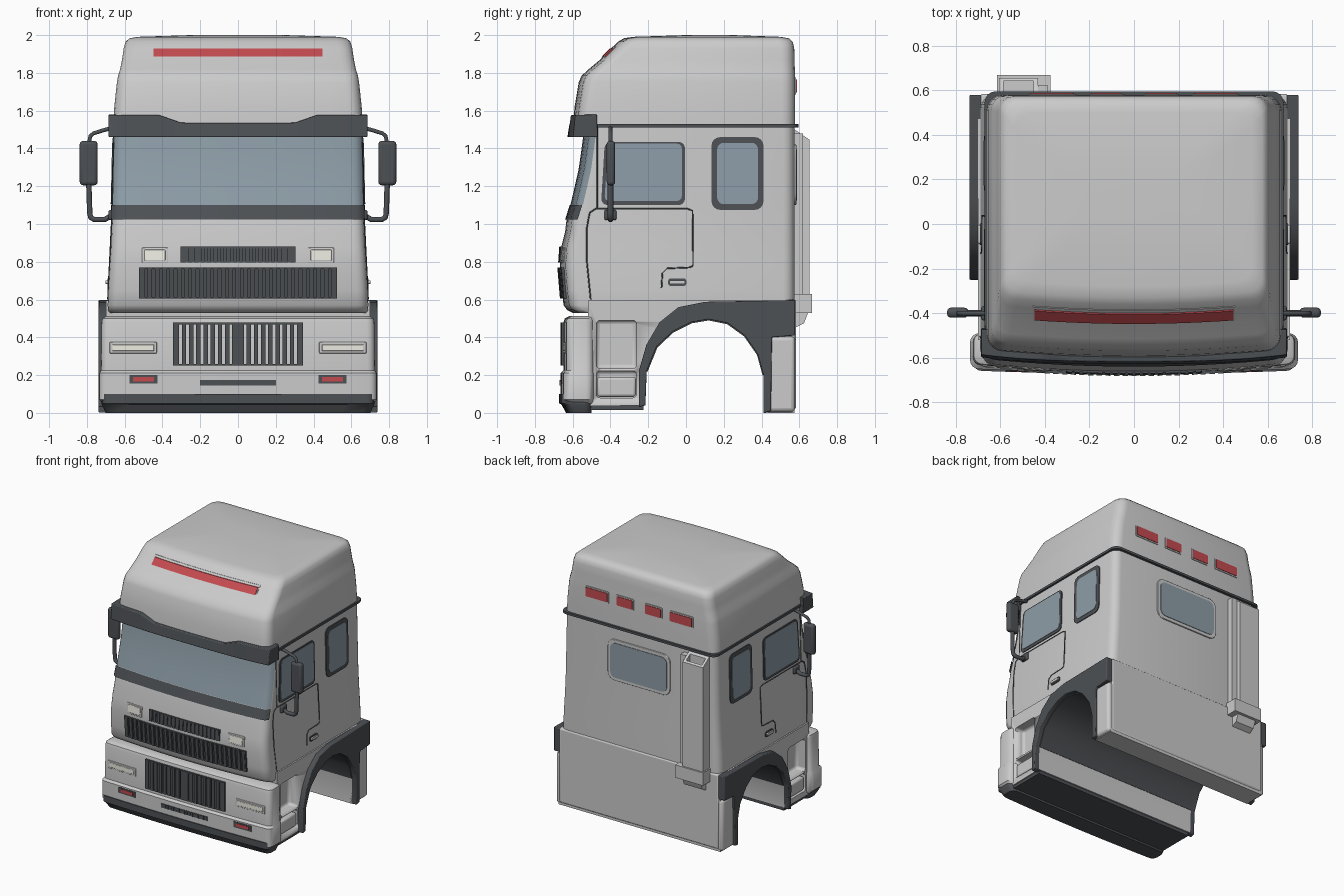
import bpy, bmesh, math

if "Cube" in bpy.data.objects:
    bpy.data.objects.remove(bpy.data.objects["Cube"])


def material(name, rgb):
    m = bpy.data.materials.new(name)
    m.diffuse_color = (*rgb, 1)
    m.use_nodes = True
    m.node_tree.nodes["Principled BSDF"].inputs["Base Color"].default_value = m.diffuse_color
    return m


DARK = material("dark_plastic", (0.075, 0.082, 0.09))
GLASS = material("glass", (0.27, 0.34, 0.39))
RED = material("red_lens", (0.55, 0.07, 0.08))
CREAM = material("lamp_lens", (0.85, 0.84, 0.76))


def build(name, parts, mat=None, bevel=0, caps=True, angle=35):
    """Each part is a list of equal-length loops, bridged and capped."""
    bm = bmesh.new()
    for loops in parts:
        rows = [[bm.verts.new(p) for p in lp] for lp in loops]
        n = len(rows[0])
        for a, b in zip(rows, rows[1:]):
            for i in range(n if caps else n - 1):
                j = (i + 1) % n
                bm.faces.new((a[i], a[j], b[j], b[i]))
        if caps:
            bm.faces.new(rows[0][::-1])
            bm.faces.new(rows[-1])
    bmesh.ops.recalc_face_normals(bm, faces=bm.faces)
    me = bpy.data.meshes.new(name)
    bm.to_mesh(me)
    bm.free()
    me.shade_smooth()
    me.set_sharp_from_angle(angle=math.radians(angle))
    ob = bpy.data.objects.new(name, me)
    bpy.context.collection.objects.link(ob)
    if mat:
        me.materials.append(mat)
    if bevel:
        b = ob.modifiers.new("bevel", "BEVEL")
        b.width, b.segments, b.limit_method = bevel, 3, "ANGLE"
    return ob


def span(a, b, n):
    return [a + (b - a) * i / n for i in range(n + 1)]


def rect(x0, x1, y0, y1, z0, z1=None):
    z1 = z0 if z1 is None else z1
    return [(x0, y0, z0), (x1, y0, z0), (x1, y1, z1), (x0, y1, z1)]


def box(x0, x1, y0, y1, z0, z1):
    return [rect(x0, x1, y0, y1, z0), rect(x0, x1, y0, y1, z1)]


def ring(z, w, yf, yb, r, bow):
    """Rounded plan section with a bowed front; the first 21 points are the front."""
    b = bow * ((w - r) / w) ** 2
    arc = lambda cx, cy, a: [(cx + r * math.cos(math.radians(a + 22.5 * i)),
                              cy + r * math.sin(math.radians(a + 22.5 * i)), z) for i in range(5)]
    front = [(x, yf + bow * (x / w) ** 2, z) for x in span(r - w, w - r, 12)[1:-1]]
    return (arc(r - w, yf + b + r, 180) + front + arc(w - r, yf + b + r, 270)
            + arc(w - r, yb - r, 0) + arc(r - w, yb - r, 90))


def section(S, z):
    z = min(max(z, S[0][0]), S[-1][0])
    for a, b in zip(S, S[1:]):
        if z <= b[0]:
            t = (z - a[0]) / (b[0] - a[0])
            return [p + (q - p) * t for p, q in zip(a, b)]


def bar(S, x0, x1, z0, z1, out, n=8):
    """Bar lying on the front surface described by S."""
    def col(x):
        ys = []
        for z in (z0, z1):
            _, w, yf, _, _, bow = section(S, z)
            ys.append(yf + bow * (x / w) ** 2 - out)
        d = out + 0.02
        return [(x, ys[0], z0), (x, ys[1], z1), (x, ys[1] + d, z1), (x, ys[0] + d, z0)]
    return [col(x) for x in span(x0, x1, n)]


def both(f, x0, x1, *a):
    return [f(s, x0, x1, *a) for s in (1, -1)]


def sbar(s, x0, x1, S, z0, z1, out):
    return bar(S, s * x0, s * x1, z0, z1, out)


def round_rect(a0, a1, b0, b1, r, skew=0):
    pts = []
    for ca, cb, st in ((a1 - r, b1 - r, 0), (a0 + r, b1 - r, 90), (a0 + r, b0 + r, 180), (a1 - r, b0 + r, 270)):
        for i in range(5):
            t = math.radians(st + 22.5 * i)
            a, b = ca + r * math.cos(t), cb + r * math.sin(t)
            pts.append((a + skew * (b - b0) / (b1 - b0) * (a1 - a) / (a1 - a0), b))
    return pts


def side_plate(pts, out):
    """Plate on both cab sides from a (y, z) outline."""
    return [[[(s * (section(CAB, z)[1] + o), y, z) for y, z in pts] for o in (-0.02, out)] for s in (1, -1)]


def back_plate(pts, y0, y1):
    return [[(x, y, z) for x, z in pts] for y in (y0, y1)]


def prism_x(pts, x0, x1):
    return [[(x, y, z) for y, z in pts] for x in (x0, x1)]


def tube(name, paths, r, mat):
    cu = bpy.data.curves.new(name, "CURVE")
    cu.dimensions, cu.bevel_depth, cu.bevel_resolution, cu.use_fill_caps = "3D", r, 3, True
    for pts in paths:
        sp = cu.splines.new("POLY")
        sp.points.add(len(pts) - 1)
        for p, c in zip(sp.points, pts):
            p.co = (*c, 1)
    cu.materials.append(mat)
    bpy.context.collection.objects.link(bpy.data.objects.new(name, cu))


# Section tables: z, half width, front y, back y, corner radius, front bow
tail = (0.575, 0.06, 0.035)
CAB = [(z, w, y, *tail) for z, w, y in (
    (.53, .68, -.60), (.545, .688, -.63), (.57, .69, -.648), (.65, .687, -.658), (.78, .68, -.667), (.88, .673, -.66),
    (.96, .67, -.64), (1.02, .667, -.633), (1.10, .665, -.608), (1.28, .661, -.566), (1.46, .657, -.54), (1.52, .655, -.535))]
ROOF = [(z, w, yf, yb, .07, .03) for z, w, yf, yb in (
    (1.52, .66, -.598, .578), (1.62, .655, -.59, .578), (1.75, .641, -.568, .578), (1.785, .635, -.553, .577),
    (1.82, .624, -.515, .576), (1.87, .614, -.455, .575), (1.93, .605, -.395, .573), (1.965, .595, -.36, .565),
    (1.983, .575, -.33, .545), (1.991, .53, -.28, .50), (2.0, .25, 0, .25))]
BUMP = [(z, w, yf, -.49, .04, .015) for z, w, yf in (
    (.05, .715, -.645), (.07, .735, -.664), (.21, .735, -.664), (.225, .725, -.648), (.48, .722, -.648),
    (.50, .718, -.642), (.512, .70, -.62))]
build("cab_shell", [[ring(*s) for s in CAB]])
build("high_roof", [[ring(*s) for s in ROOF]], angle=50)
build("front_bumper", [[ring(*s) for s in BUMP]])
build("bumper_base", [[ring(z, w, y, -.5, .04, .015) for z, w, y in
                       ((0, .70, -.635), (.045, .722, -.66), (.05, .722, -.672), (.10, .722, -.672))]], DARK)
build("roof_seam", [[ring(z, .67, -.5, .595, .05, 0) for z in (1.512, 1.53)]], DARK)

# Windscreen and the dark strip below it, wrapped round the front corners
def screen(z0, z1, grow):
    rows = []
    for z in span(z0, z1, 4):
        _, w, yf, yb, r, bow = section(CAB, z)
        rows.append(ring(z, w + grow, yf - grow, yb, r, bow)[1:20])
    return [rows]
build("windscreen", screen(1.10, 1.48, .004), GLASS, caps=False)
build("windscreen_lower_strip", screen(1.025, 1.10, .008), DARK, caps=False)

# Sun visor with a dipped middle
visor = []
for x in span(-.685, .685, 36):
    a = abs(x)
    top = 1.535 + .042 * min(max((a - .30) / .12, 0), 1)
    y = -.628 + .03 * (a / .685) ** 3
    visor.append([(x, y, 1.46), (x, y + .012, top), (x, -.472, top + .003), (x, -.467, 1.46)])
build("sun_visor", [visor], DARK, bevel=.005)

# Lower body with wheel tunnel, step recesses and rear skirt
arch = [(-.215, .04), (-.208, .22), (-.155, .35), (-.07, .43), (.03, .48), (.12, .495),
        (.22, .475), (.31, .41), (.38, .31), (.41, .2), (.41, .0)]
body = build("lower_body", [prism_x([(-.52, .035)] + arch + [(.575, 0), (.575, .595), (-.52, .595)], -.70, .70)], angle=45)
cut = build("step_cutter", [box(s * .62, s * .8, -.475, -.262, a, b) for s in (1, -1) for a, b in ((.235, .49), (.08, .222))],
            bevel=.02)
cut.hide_render = True
cut.display_type = "WIRE"
m = body.modifiers.new("steps", "BOOLEAN")
m.object, m.operation, m.solver = cut, "DIFFERENCE", "EXACT"
build("step_tread", [box(s * .60, s * .695, -.47, -.265, .085, .19) for s in (1, -1)], bevel=.015)
build("rear_skirt", [box(-.722, .722, .415, .578, .005, .405)], bevel=.022)
build("rear_lower_panel", [box(-.69, .69, .50, .583, .02, .60)], bevel=.012)
outer = [(-.25, .03), (-.25, .22), (-.21, .36), (-.14, .48), (-.04, .56), (.1, .588),
         (.578, .597), (.578, .41), (.455, .40), (.45, .01)]
build("wheel_arch_trim", [prism_x(outer + arch[::-1], s * .67, s * .738) for s in (1, -1)], DARK, bevel=.006)
sc = lambda k: [(.1 + (y - .1) * k, .1 + (z - .1) * k) for y, z in arch[1:-1]]
build("wheel_tunnel_liner", [prism_x(sc(.985) + sc(1.02)[::-1], -.70, .70)], DARK)
build("underfloor", [box(-.69, .69, -.60, -.225, .015, .04)], DARK)

# Side windows, handles and door seams
build("side_window_frame", side_plate(round_rect(-.45, -.005, 1.10, 1.435, .035, .02), .006)
      + side_plate(round_rect(.135, .41, 1.075, 1.46, .045), .006), DARK)
build("side_window_glass", side_plate(round_rect(-.432, -.022, 1.122, 1.425, .025, .02), .009)
      + side_plate(round_rect(.165, .382, 1.105, 1.43, .035), .009), GLASS)
build("door_handle_recess", side_plate(round_rect(-.095, .002, .672, .712, .015), .006), DARK)
build("door_handle", side_plate(round_rect(-.088, -.005, .682, .702, .009), .016))
seam = [(-.505, .60), (-.525, .80), (-.525, .98), (-.51, 1.06), (-.48, 1.08), (.01, 1.08), (.035, 1.07),
        (.037, .78), (.02, .77), (-.10, .765), (-.125, .74), (-.13, .66)]
tube("door_seam", [[(s * section(CAB, z)[1], y, z) for y, z in seam] for s in (1, -1)], .004, DARK)
tube("pillar_seam", [[(s * section(CAB, z)[1], -.47, z) for z in (1.08, 1.46, 1.51)] for s in (1, -1)], .003, DARK)

# Grilles: frame plus vertical slats
def grille(name, S, hw, z0, z1, count, out, backing, post=0):
    t = .009
    parts = [bar(S, -hw, hw, z0, z0 + t, out), bar(S, -hw, hw, z1 - t, z1, out),
             bar(S, -hw, -hw + t, z0, z1, out, 1), bar(S, hw - t, hw, z0, z1, out, 1)]
    if backing:
        parts.append(bar(S, -hw, hw, z0, z1, .003, 16))
    if post:
        parts.append(bar(S, -post, post, z0, z1, out + .004, 2))
    pitch = 2 * hw / count
    for i in range(count):
        x = -hw + pitch * (i + .5)
        parts.append(bar(S, x - pitch * .31, x + pitch * .31, z0, z1, out + .003, 1))
    build(name, parts, DARK)
grille("upper_grille", CAB, .305, .795, .88, 18, .008, True)
grille("main_grille", CAB, .525, .605, .77, 27, .012, True)
grille("bumper_grille", BUMP, .343, .25, .478, 18, .012, False, .028)
grille("lower_vent", BUMP, .20, .145, .175, 17, .004, True)

# Lamps and red marker strips
build("upper_lamp_bezel", both(sbar, .372, .508, CAB, .795, .875, .005), bevel=.004)
build("upper_lamp", both(sbar, .385, .495, CAB, .806, .864, .009), CREAM, bevel=.004)
build("headlamp_bezel", both(sbar, .43, .68, BUMP, .315, .375, .005), bevel=.004)
build("headlamp", both(sbar, .445, .665, BUMP, .328, .362, .009), CREAM, bevel=.003)
build("fog_lamp_bezel", both(sbar, .425, .575, BUMP, .155, .20, .003), DARK)
build("fog_lamp", both(sbar, .445, .555, BUMP, .166, .19, .006), RED)
build("roof_front_bezel", [bar(ROOF, -.455, .455, 1.88, 1.94, .003, 16)])
build("roof_front_marker", [bar(ROOF, -.447, .447, 1.886, 1.928, .009, 16)], RED)
rear = [(s * a, s * b) for s in (1, -1) for a, b in ((.27, .46), (.055, .19))]
build("roof_rear_bezel", [back_plate(round_rect(min(p) - .01, max(p) + .01, 1.685, 1.775, .01), .55, .583) for p in rear])
build("roof_rear_marker", [back_plate(round_rect(min(p), max(p), 1.695, 1.765, .006), .55, .587) for p in rear], RED)

# Rear window
build("rear_window_frame", [back_plate(round_rect(-.27, .27, 1.10, 1.42, .06), .55, .584)], bevel=.004)
build("rear_window_glass", [back_plate(round_rect(-.245, .245, 1.125, 1.395, .045), .55, .588)], GLASS)

# Air intake on the back with open sloping top
build("intake_duct", [[rect(-.605, -.43, .575, .655, .60), rect(-.605, -.43, .575, .655, 1.50, 1.445),
                       rect(-.585, -.45, .592, .64, 1.488, 1.455), rect(-.585, -.45, .592, .64, 1.36, 1.36)],
                      box(-.43, -.385, .57, .62, .60, 1.48)])
build("intake_collar", [box(-.615, -.375, .575, .668, .53, .63)])
build("intake_spout", [[rect(-.58, -.42, .575, .625, .45, .475), rect(-.58, -.42, .575, .65, .54)]])

# Mirrors and their arms
build("mirror_housing", [box(s * .743, s * .838, -.42, -.375, 1.205, 1.44) for s in (1, -1)], DARK, bevel=.018)
build("mirror_foot", [box(s * .655, s * .685, -.432, -.368, 1.02, 1.075) for s in (1, -1)], DARK, bevel=.01)
M = lambda pts: [[(s * x, -.40, z) for x, z in pts] for s in (1, -1)]
tube("mirror_upper_arm", M([(.65, 1.51), (.70, 1.50), (.765, 1.48), (.782, 1.465), (.79, 1.42)]), .011, DARK)
tube("mirror_lower_arm", M([(.79, 1.22), (.785, 1.06), (.78, 1.035), (.762, 1.024), (.705, 1.024), (.66, 1.05)]), .015, DARK)
